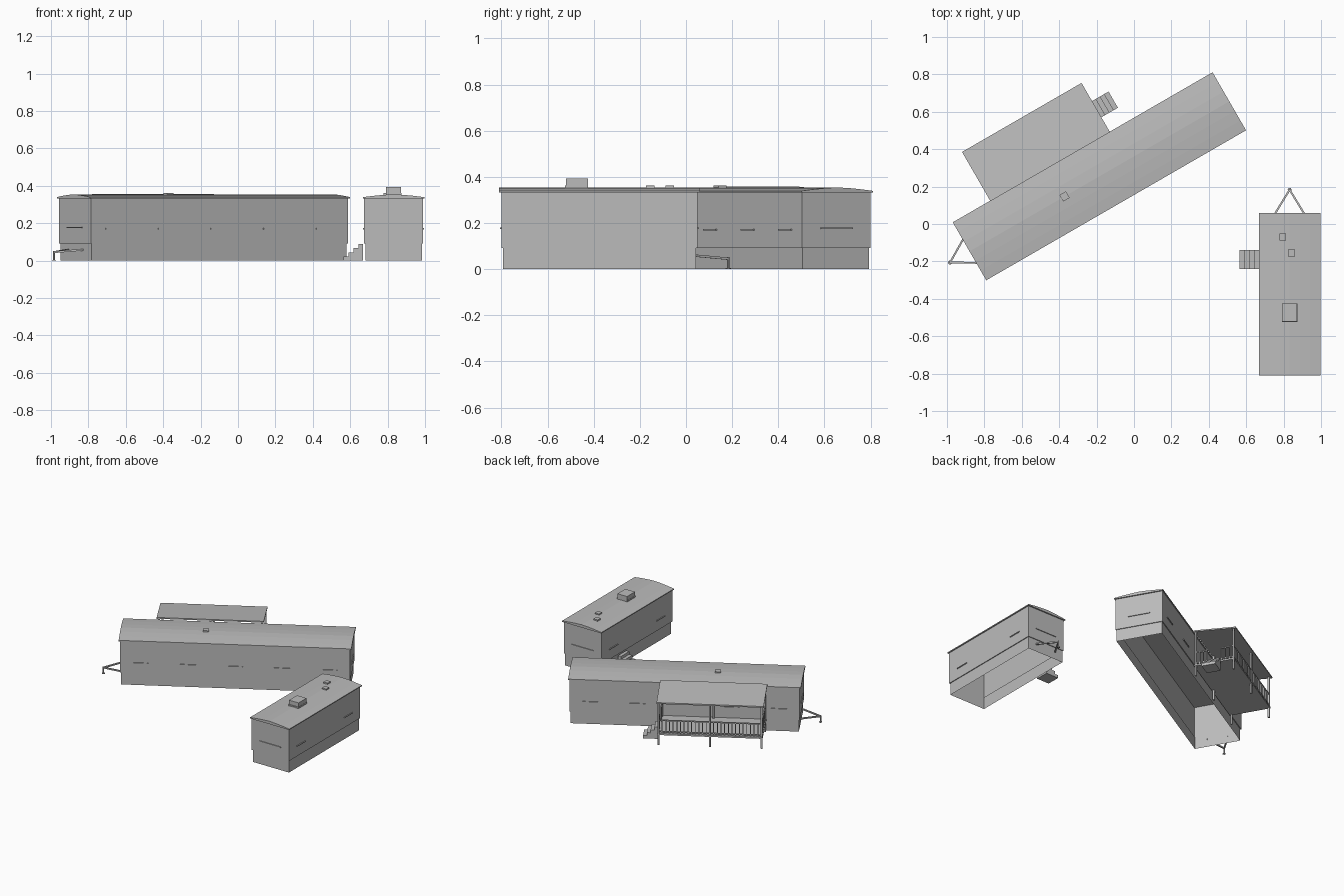
import bpy, bmesh, math
from mathutils import Matrix, Vector

if "Cube" in bpy.data.objects:
    bpy.data.objects.remove(bpy.data.objects["Cube"])

grey = bpy.data.materials.new("light_grey")
grey.diffuse_color = (0.5, 0.5, 0.5, 1)
grey.use_nodes = True
grey.node_tree.nodes["Principled BSDF"].inputs["Base Color"].default_value = grey.diffuse_color

# local frames: u runs along each trailer, v across it
LONG = Matrix.Translation((-0.185, 0.255, 0)) @ Matrix.Rotation(math.radians(30), 4, 'Z')
SHORT = Matrix.Translation((0.832, -0.375, 0)) @ Matrix.Rotation(math.radians(-90), 4, 'Z')


def finish(name, bm, frame):
    bmesh.ops.transform(bm, matrix=frame, verts=bm.verts)
    me = bpy.data.meshes.new(name)
    bm.to_mesh(me)
    bm.free()
    me.materials.append(grey)
    ob = bpy.data.objects.new(name, me)
    bpy.context.collection.objects.link(ob)
    return ob


def add_box(bm, u0, u1, v0, v1, z0, z1):
    m = Matrix.Translation(((u0 + u1) / 2, (v0 + v1) / 2, (z0 + z1) / 2)) \
        @ Matrix.Diagonal((u1 - u0, v1 - v0, z1 - z0, 1))
    bmesh.ops.create_cube(bm, size=1, matrix=m)


def boxes(name, frame, *items):
    bm = bmesh.new()
    for b in items:
        add_box(bm, *b)
    return finish(name, bm, frame)


def add_beam(bm, a, b, w):
    a, b = Vector(a), Vector(b)
    d = b - a
    m = Matrix.Translation((a + b) / 2) @ d.to_track_quat('Z', 'Y').to_matrix().to_4x4() \
        @ Matrix.Diagonal((w, w, d.length, 1))
    bmesh.ops.create_cube(bm, size=1, matrix=m)


def shell(name, frame, hu, hv):
    """Floorless body: inset skirt, small lip, then the wall."""
    bm = bmesh.new()
    rings = []
    for inset, z in ((0.006, 0), (0.006, 0.092), (0, 0.092), (0, 0.337)):
        u, v = hu - inset, hv - inset
        rings.append([bm.verts.new(p) for p in
                      ((-u, -v, z), (u, -v, z), (u, v, z), (-u, v, z))])
    for lo, hi in zip(rings, rings[1:]):
        for i in range(4):
            j = (i + 1) % 4
            bm.faces.new((lo[i], lo[j], hi[j], hi[i]))
    finish(name, bm, frame)


def roof(name, frame, hu, hv):
    """Shallow bowed roof with a fascia edge, closed at the gable ends."""
    bm = bmesh.new()
    prof = [(-hv, 0.332)]
    for k in range(-3, 4):
        t = k / 3
        prof.append((t * hv, 0.354 - 0.015 * abs(t) ** 1.5))
    prof.append((hv, 0.332))
    f = bm.faces.new([bm.verts.new((-hu, v, z)) for v, z in prof])
    new = bmesh.ops.extrude_face_region(bm, geom=[f])['geom']
    bmesh.ops.translate(bm, vec=(2 * hu, 0, 0),
                        verts=[g for g in new if isinstance(g, bmesh.types.BMVert)])
    bmesh.ops.recalc_face_normals(bm, faces=bm.faces)
    finish(name, bm, frame)


def hitch(name, frame, u_wall, u_tip, spread):
    """A-shaped tow frame with a jack leg and foot."""
    bm = bmesh.new()
    for s in (-1, 1):
        add_beam(bm, (u_wall, s * spread, 0.058), (u_tip, 0, 0.045), 0.01)
    bmesh.ops.create_cone(bm, cap_ends=True, segments=8, radius1=0.005, radius2=0.005,
                          depth=0.05, matrix=Matrix.Translation((u_tip, 0, 0.027)))
    bmesh.ops.create_cone(bm, cap_ends=True, segments=8, radius1=0.011, radius2=0.011,
                          depth=0.004, matrix=Matrix.Translation((u_tip, 0, 0.002)))
    finish(name, bm, frame)


def steps(name, frame):
    """Four solid steps climbing toward -u."""
    boxes(name, frame, *[(0.026 * i, 0.026 * (i + 1), -0.05, 0.05, 0, 0.088 - 0.022 * i)
                         for i in range(4)])


def sills(name, frame, hu, hv, front, back, side_len, end_len):
    items = []
    for u in front:
        items.append((u - side_len / 2, u + side_len / 2, -hv - 0.006, -hv, 0.167, 0.173))
    for u in back:
        items.append((u - side_len / 2, u + side_len / 2, hv, hv + 0.006, 0.167, 0.173))
    for u0 in (-hu - 0.006, hu):
        items.append((u0, u0 + 0.006, -end_len / 2, end_len / 2, 0.174, 0.18))
    boxes(name, frame, *items)


# long trailer
shell("long_trailer_body", LONG, 0.793, 0.172)
roof("long_trailer_roof", LONG, 0.802, 0.179)
hitch("long_trailer_hitch", LONG, -0.787, -0.922, 0.08)
sills("long_trailer_sills", LONG, 0.793, 0.172, (-0.65, -0.325, 0, 0.325, 0.65),
      (-0.65, -0.325, 0.325, 0.65), 0.11, 0.16)
boxes("long_trailer_vent", LONG, (-0.235, -0.195, -0.02, 0.02, 0.345, 0.362))

# short trailer
shell("short_trailer_body", SHORT, 0.425, 0.157)
roof("short_trailer_roof", SHORT, 0.435, 0.165)
hitch("short_trailer_hitch", SHORT, -0.419, -0.558, 0.085)
sills("short_trailer_sills", SHORT, 0.425, 0.157, (0.285, -0.28), (0.285, -0.28), 0.1, 0.18)
boxes("short_trailer_vents", SHORT,
      (-0.323, -0.287, -0.055, -0.019, 0.34, 0.362),
      (-0.238, -0.202, -0.008, 0.028, 0.34, 0.362))
boxes("roof_air_unit", SHORT, (0.05, 0.15, -0.042, 0.042, 0.345, 0.362),
      (0.05, 0.145, -0.04, 0.04, 0.362, 0.393))
steps("short_trailer_steps", Matrix.Translation((0.669, -0.19, 0)) @ Matrix.Rotation(math.pi, 4, 'Z'))

# porch on the back of the long trailer
U0, U1, V0, V1 = -0.555, 0.155, 0.186, 0.46
boxes("porch_floor", LONG, (U0 - 0.008, U1 + 0.008, 0.173, V1 + 0.008, 0.076, 0.088))
UM = (U0 + U1) / 2
P = 0.006
boxes("porch_posts", LONG,
      *[(u - P, u + P, v - P, v + P, 0, zt) for u in (U0, UM, U1)
        for v, zt in ((V0, 0.35), (V1, 0.322))])
bm = bmesh.new()
add_box(bm, -0.571, 0.167, 0.176, 0.48, 0.347, 0.357)
for vert in bm.verts:
    vert.co.z -= 0.03 * (vert.co.y - 0.176) / 0.304
finish("porch_roof", bm, LONG)
steps("porch_steps", LONG @ Matrix.Translation((U1 + 0.01, 0.318, 0)))

# railing: long side, far end, and both sides of the step opening
bm = bmesh.new()
for a, b, n in (((U0, V1), (U1, V1), 28), ((U0, V0), (U0, V1), 10),
                ((U1, 0.37), (U1, V1), 3), ((U1, V0), (U1, 0.266), 3)):
    for z in (0.1, 0.185):
        add_beam(bm, (*a, z), (*b, z), 0.008)
    for i in range(n + 1):
        t = i / n
        u, v = a[0] + (b[0] - a[0]) * t, a[1] + (b[1] - a[1]) * t
        add_box(bm, u - 0.003, u + 0.003, v - 0.003, v + 0.003, 0.08, 0.185)
finish("porch_railing", bm, LONG)
